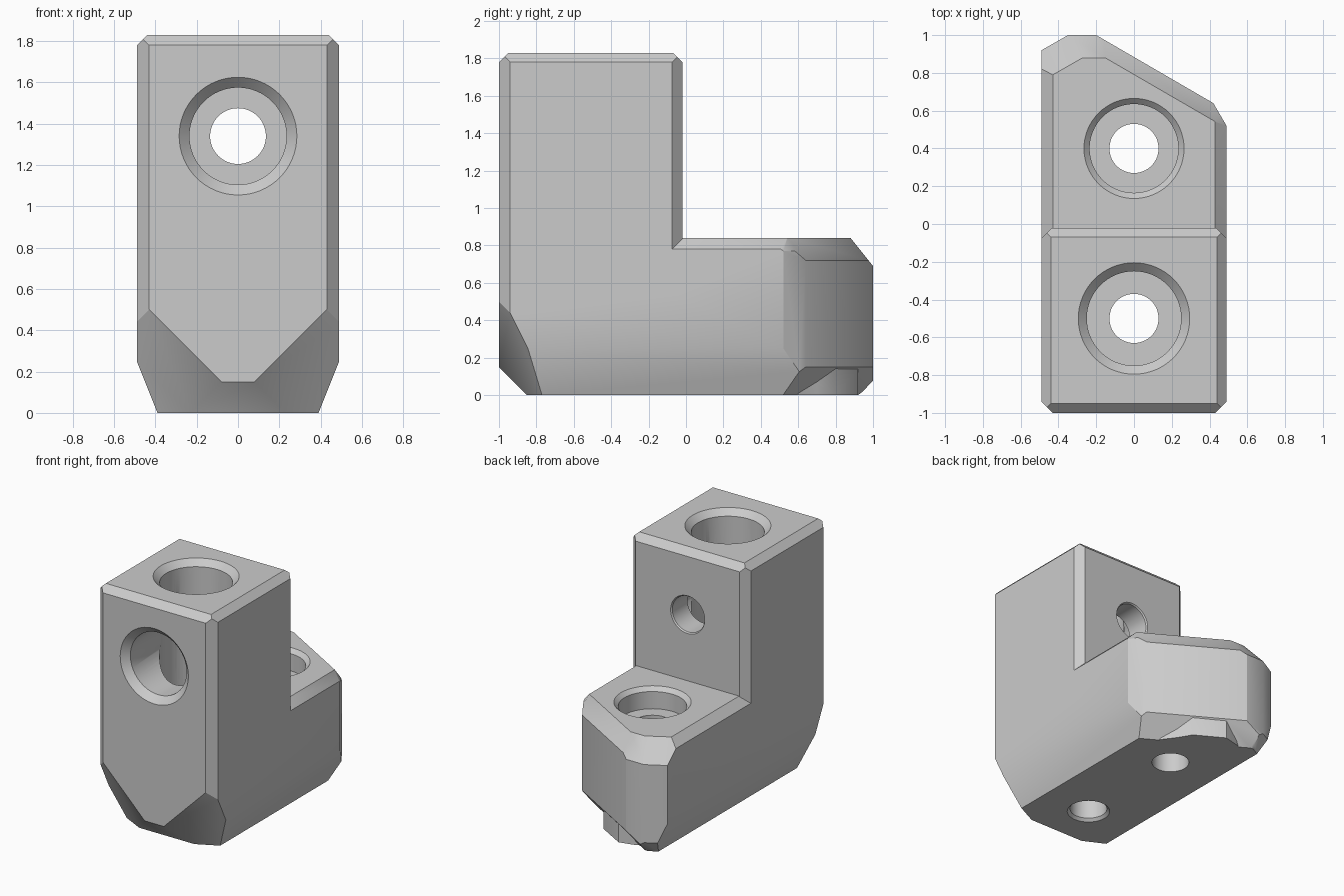
import bpy, bmesh
from math import cos, sin, pi
from mathutils import Vector

cube = bpy.data.objects.get("Cube")
if cube:
    bpy.data.objects.remove(cube, do_unlink=True)

grey = bpy.data.materials.new("light_grey")
grey.use_nodes = True
grey.diffuse_color = (0.6, 0.6, 0.6, 1)
grey.node_tree.nodes["Principled BSDF"].inputs["Base Color"].default_value = (0.6, 0.6, 0.6, 1)


def finish(name, bm):
    bmesh.ops.recalc_face_normals(bm, faces=bm.faces[:])
    mesh = bpy.data.meshes.new(name)
    bm.to_mesh(mesh)
    bm.free()
    mesh.materials.append(grey)
    obj = bpy.data.objects.new(name, mesh)
    bpy.context.collection.objects.link(obj)
    return obj


def prism(name, outline, z0, z1, slopes=(), planes=()):
    """Extrude an outline, then slice it with sloped edge chamfers and planes."""
    bm = bmesh.new()
    face = bm.faces.new([bm.verts.new((x, y, z0)) for x, y in outline])
    top = bmesh.ops.extrude_face_region(bm, geom=[face])["geom"]
    bmesh.ops.translate(bm, vec=(0, 0, z1 - z0),
                        verts=[v for v in top if isinstance(v, bmesh.types.BMVert)])
    cuts = list(planes)
    # Each slope runs from the wall at z_wall to the flat face at z_flat
    for (x, y), (nx, ny), inset, z_wall, z_flat in slopes:
        rise = abs(z_flat - z_wall)
        cuts.append(((x, y, z_wall),
                     (nx * rise, ny * rise, inset if z_flat > z_wall else -inset)))
    for point, normal in cuts:
        bmesh.ops.bisect_plane(bm, geom=bm.verts[:] + bm.edges[:] + bm.faces[:],
                               dist=1e-5, plane_co=point,
                               plane_no=Vector(normal).normalized(), clear_outer=True)
        bmesh.ops.holes_fill(bm, edges=[e for e in bm.edges if e.is_boundary])
    return finish(name, bm)


def bore(name, start, axis, profile, sides=64):
    """Stepped round cutter from (radius, depth) pairs along an axis."""
    bm = bmesh.new()
    turn = Vector((0, 0, 1)).rotation_difference(Vector(axis))
    rings = [[bm.verts.new(Vector(start) + turn @ Vector(
        (r * cos(2 * pi * i / sides), r * sin(2 * pi * i / sides), d)))
        for i in range(sides)] for r, d in profile]
    for a, b in zip(rings, rings[1:]):
        for i in range(sides):
            j = (i + 1) % sides
            bm.faces.new((a[i], a[j], b[j], b[i]))
    bm.faces.new(rings[0])
    bm.faces.new(rings[-1])
    return finish(name, bm)


def combine(target, other, operation):
    mod = target.modifiers.new(other.name, "BOOLEAN")
    mod.operation = operation
    mod.solver = "EXACT"
    mod.object = other
    bpy.context.view_layer.objects.active = target
    bpy.ops.object.modifier_apply(modifier=mod.name)
    bpy.data.objects.remove(other, do_unlink=True)


W = 0.49
slant = (0.502, 0.865)
corner_l = (0.864, 0.504)
corner_r = (-0.496, 0.868)

# Foot block with angled rear and chamfered edges
slopes = [
    ((0, 1), (0, 1), 0.12, 0.69, 0.84),
    ((-0.2, 1), slant, 0.08, 0.72, 0.84),
    ((0.42, 0.64), corner_l, 0.042, 0.77, 0.84),
    ((-0.35, 1), corner_r, 0.143, 0.69, 0.84),
    ((-0.2, 1), slant, 0.12, 0.15, 0),
    ((0, 1), (0, 1), 0.08, 0.06, 0),
    ((-0.35, 1), corner_r, 0.08, 0.1, 0),
    ((0, -1), (0, -1), 0.15, 0.15, 0),
]
planes = []
for s in (-1, 1):
    slopes += [((s * W, 0), (s, 0), 0.06, 0.78, 0.84),
               ((s * W, 0), (s, 0), 0.1, 0.25, 0)]
    planes.append(((s * 0.08, -1, 0.15), (s, -2, -1)))
body = prism("bracket_body",
             [(-W, -0.94), (-0.43, -1), (0.43, -1), (W, -0.94), (W, 0.52),
              (0.42, 0.64), (-0.2, 1), (-0.35, 1), (-W, 0.92)],
             0, 0.84, slopes, planes)

# Upright column
back = -0.02
column = prism("column",
               [(-W, -0.94), (-0.43, -1), (0.43, -1), (W, -0.94),
                (W, back - 0.055), (W - 0.055, back),
                (0.055 - W, back), (-W, back - 0.055)],
               0.55, 1.83,
               [((W, 0), (1, 0), 0.05, 1.78, 1.83), ((-W, 0), (-1, 0), 0.05, 1.78, 1.83),
                ((0, -1), (0, -1), 0.05, 1.78, 1.83), ((0, back), (0, 1), 0.05, 1.78, 1.83)])
combine(body, column, "UNION")

# Boss that keeps material around the rear bolt hole
boss = prism("boss", [(0.2, 0.45), (0.265, 0.6), (0.19, 0.7), (0.13, 0.8), (-0.08, 0.92),
                      (-0.2, 0.89), (-0.3, 0.84), (-0.3, 0.45)], 0, 0.25)
combine(body, boss, "UNION")

# Counterbored bolt holes
for cutter in (
    bore("column_bore", (0, -0.5, 1.83), (0, 0, -1),
         [(0.305, -0.01), (0.25, 0.045), (0.25, 1.15), (0.13, 1.15),
          (0.13, 1.81), (0.16, 1.84)]),
    bore("foot_bore", (0, 0.4, 0.84), (0, 0, -1),
         [(0.275, -0.01), (0.235, 0.03), (0.235, 0.16), (0.13, 0.16), (0.13, 0.9)]),
    bore("front_bore", (0, -1, 1.34), (0, 1, 0),
         [(0.295, -0.01), (0.235, 0.05), (0.235, 0.79), (0.135, 0.79),
          (0.135, 0.97), (0.15, 0.99)]),
):
    combine(body, cutter, "DIFFERENCE")

bpy.ops.object.select_all(action="DESELECT")
body.select_set(True)
bpy.context.view_layer.objects.active = body
bpy.ops.object.shade_smooth_by_angle(angle=pi / 6)
